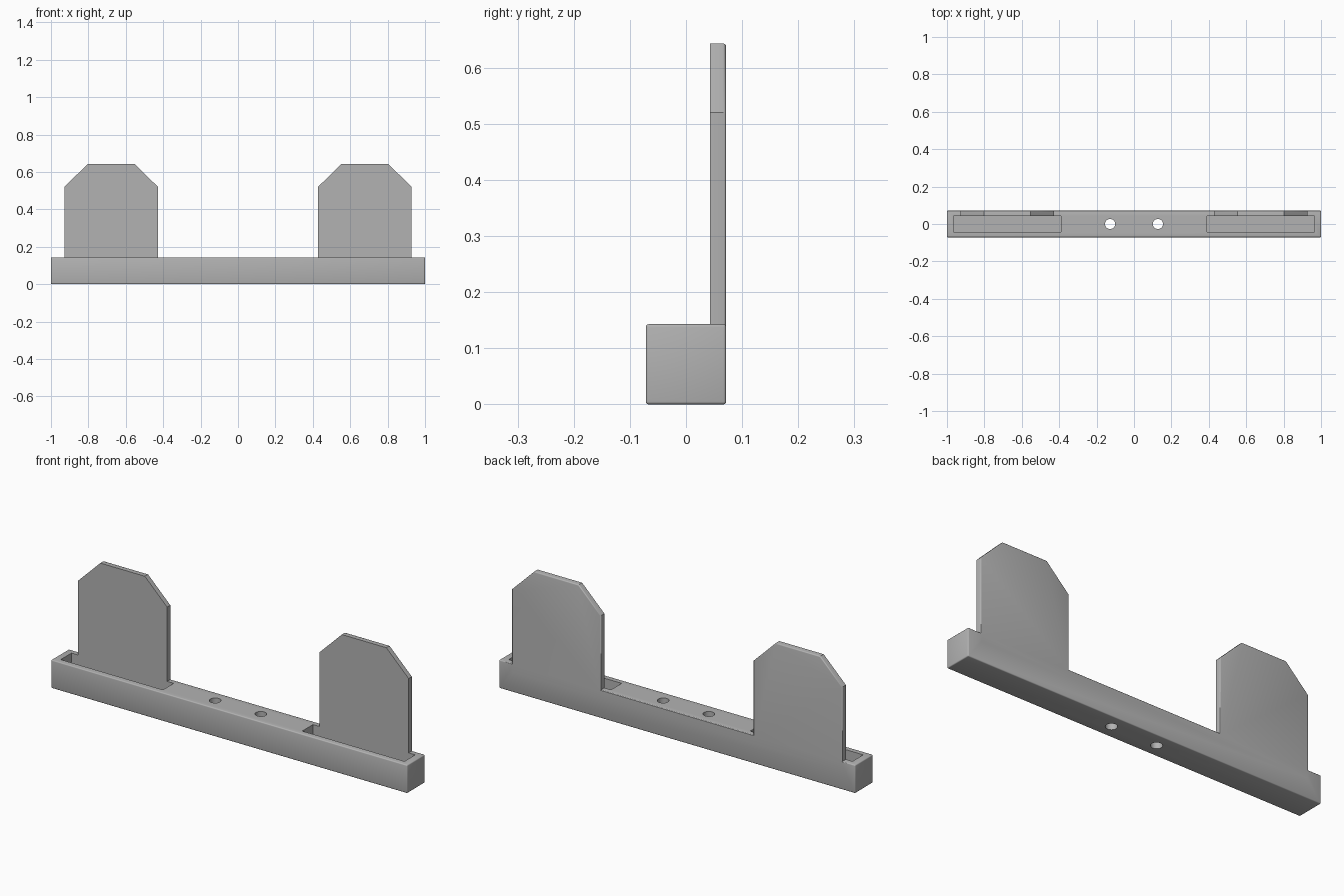
import bpy
import bmesh
from mathutils import Matrix

cube = bpy.data.objects.get("Cube")
if cube:
    bpy.data.objects.remove(cube, do_unlink=True)

HALF = 0.0715      # half depth of the base rail
HEIGHT = 2 * HALF
WALL = 0.0285      # panel thickness and pocket floor
ROUND = 0.005

grey = bpy.data.materials.new("plain grey")
grey.use_nodes = True
colour = (0.45, 0.45, 0.45, 1)
grey.diffuse_color = colour
grey.node_tree.nodes["Principled BSDF"].inputs["Base Color"].default_value = colour


def make_object(name, bm, helper=False):
    bmesh.ops.recalc_face_normals(bm, faces=bm.faces)
    mesh = bpy.data.meshes.new(name)
    bm.to_mesh(mesh)
    bm.free()
    mesh.materials.append(grey)
    obj = bpy.data.objects.new(name, mesh)
    bpy.context.collection.objects.link(obj)
    obj.hide_render = helper
    return obj


def box(name, low, high, rounding=0, helper=False):
    bm = bmesh.new()
    size = [b - a for a, b in zip(low, high)]
    middle = [(a + b) / 2 for a, b in zip(low, high)]
    bmesh.ops.create_cube(bm, size=1, matrix=Matrix.Translation(middle) @ Matrix.Diagonal((*size, 1)))
    if rounding:
        bmesh.ops.bevel(bm, geom=bm.edges[:], offset=rounding, segments=3, profile=0.5, affect='EDGES')
    return make_object(name, bm, helper)


def upright_panel(name, centre):
    # Plate with clipped top corners and softened back edges
    outline = [(-0.25, 0.1), (0.25, 0.1), (0.25, 0.52), (0.125, 0.643), (-0.125, 0.643), (-0.25, 0.52)]
    bm = bmesh.new()
    face = bm.faces.new([bm.verts.new((centre + x, HALF - WALL, z)) for x, z in outline])
    result = bmesh.ops.extrude_face_region(bm, geom=[face])
    back = [v for v in result["geom"] if isinstance(v, bmesh.types.BMVert)]
    bmesh.ops.translate(bm, verts=back, vec=(0, WALL, 0))
    edges = [e for e in bm.edges if all(v in back for v in e.verts) and max(v.co.z for v in e.verts) > HEIGHT]
    bmesh.ops.bevel(bm, geom=edges, offset=ROUND, segments=3, profile=0.5, affect='EDGES')
    return make_object(name, bm)


def combine(target, tool, operation):
    mod = target.modifiers.new(tool.name, 'BOOLEAN')
    mod.operation = operation
    mod.solver = 'EXACT'
    mod.object = tool
    bpy.context.view_layer.objects.active = target
    bpy.ops.object.modifier_apply(modifier=mod.name)
    bpy.data.objects.remove(tool, do_unlink=True)


# Base rail, with its two panels joined on
base = box("base_rail", (-1, -HALF, 0), (1, HALF, HEIGHT), ROUND)
for side, label in ((-1, "right"), (1, "left")):
    combine(base, upright_panel(label + "_panel", side * 0.678), 'UNION')

# Open pockets and screw holes
for side, label in ((-1, "right"), (1, "left")):
    x = side * 0.678
    combine(base, box(label + "_pocket", (x - 0.287, WALL - HALF, WALL), (x + 0.287, HALF - WALL, 0.2),
                      helper=True), 'DIFFERENCE')
    bm = bmesh.new()
    bmesh.ops.create_cone(bm, cap_ends=True, segments=32, radius1=0.027, radius2=0.027, depth=0.5,
                          matrix=Matrix.Translation((side * 0.128, 0, HALF)))
    combine(base, make_object(label + "_screw_hole", bm, True), 'DIFFERENCE')

bpy.ops.object.select_all(action='DESELECT')
base.select_set(True)
bpy.context.view_layer.objects.active = base
bpy.ops.object.shade_smooth_by_angle(angle=0.6)
